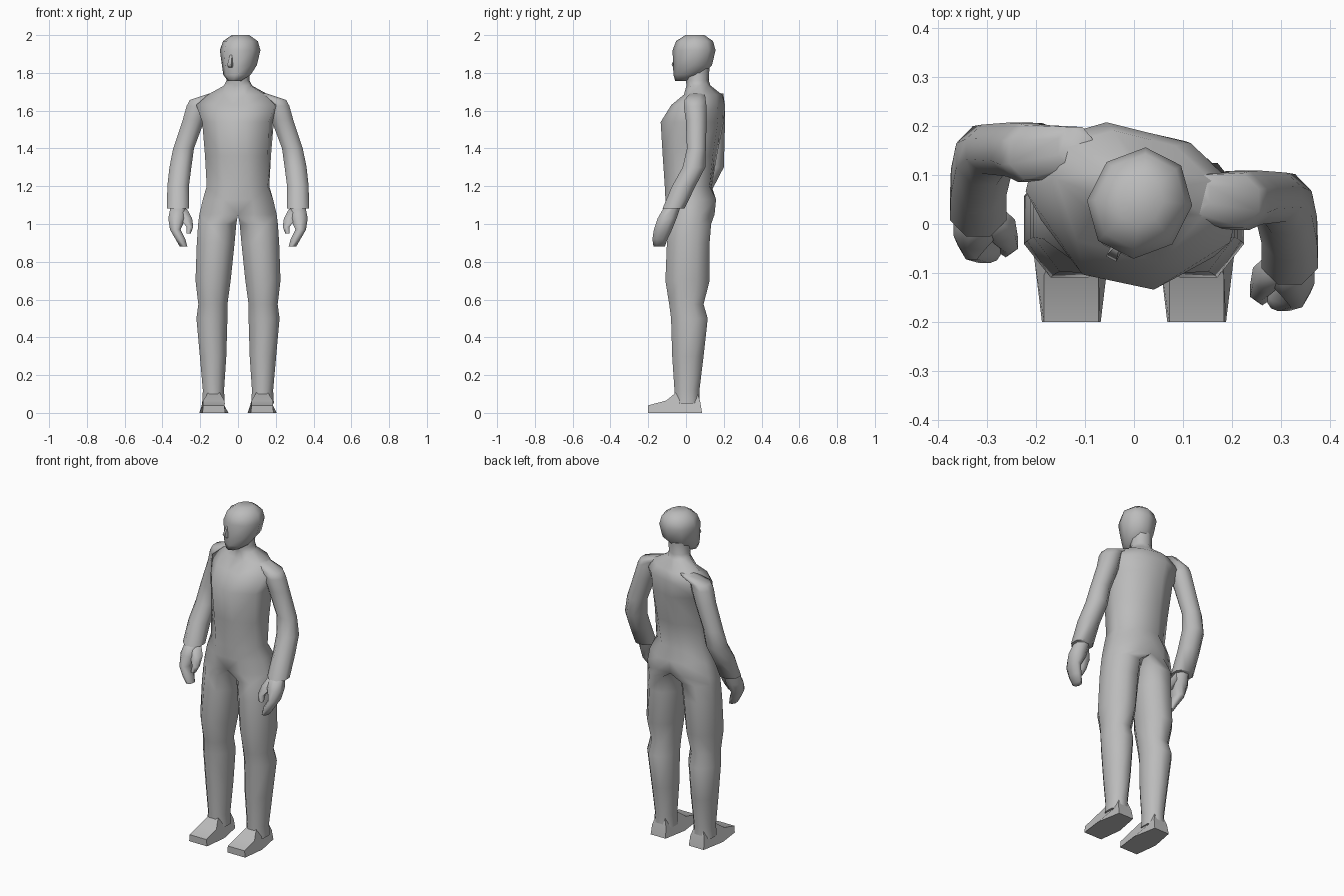
import bpy, bmesh
from math import cos, sin, pi, radians

default_cube = bpy.data.objects.get("Cube")
if default_cube:
    bpy.data.objects.remove(default_cube, do_unlink=True)

grey = bpy.data.materials.new("plain grey")
grey.use_nodes = True
colour = (0.5, 0.5, 0.5, 1)
grey.diffuse_color = colour
grey.node_tree.nodes["Principled BSDF"].inputs["Base Color"].default_value = colour


def finish(name, bm):
    """Turn a bmesh into a smooth shaded grey object."""
    bmesh.ops.recalc_face_normals(bm, faces=bm.faces)
    mesh = bpy.data.meshes.new(name)
    bm.to_mesh(mesh)
    bm.free()
    mesh.materials.append(grey)
    obj = bpy.data.objects.new(name, mesh)
    bpy.context.collection.objects.link(obj)
    bpy.ops.object.select_all(action="DESELECT")
    obj.select_set(True)
    bpy.context.view_layer.objects.active = obj
    bpy.ops.object.shade_smooth_by_angle(angle=radians(70))
    return obj


def skin(bm, loops):
    """Bridge equal vertex loops and cap both ends."""
    count = len(loops[0])
    for low, high in zip(loops, loops[1:]):
        for i in range(count):
            j = (i + 1) % count
            bm.faces.new((low[i], low[j], high[j], high[i]))
    bm.faces.new(loops[0])
    bm.faces.new(loops[-1])


def loft(name, rings, side=1, shift=0, sides=8):
    """Rings are (x, y, z, half width, half depth)."""
    bm = bmesh.new()
    loops = []
    for x, y, z, width, depth in rings:
        loop = []
        for i in range(sides):
            a = (i + 0.5) * 2 * pi / sides
            px = x + width * cos(a) / cos(pi / sides)
            py = y + depth * sin(a) / cos(pi / sides)
            loop.append(bm.verts.new((side * px, py + shift, z)))
        loops.append(loop)
    skin(bm, loops)
    return finish(name, bm)


def body(name, rings, sides=8):
    """Loft both halves from ankle to neck, joined down the middle and twisted."""
    bm = bmesh.new()
    middle = set()
    for side in (1, -1):
        loops = []
        for x, y, z, width, depth, twist in rings:
            loop = []
            for i in range(sides):
                a = (i + 0.5) * 2 * pi / sides
                px = x + width * cos(a) / cos(pi / sides)
                dy = depth * sin(a) / cos(pi / sides)
                half = side * max(px, 0)
                turn = radians(twist)
                vert = bm.verts.new((half * cos(turn) - dy * sin(turn),
                                     y + half * sin(turn) + dy * cos(turn), z))
                if px <= 0:
                    middle.add(vert)
                loop.append(vert)
            loops.append(loop)
        skin(bm, loops)
    inner = [f for f in bm.faces if all(v in middle for v in f.verts)]
    bmesh.ops.delete(bm, geom=inner, context="FACES")
    bmesh.ops.remove_doubles(bm, verts=bm.verts, dist=0.0005)
    return finish(name, bm)


def foot(name, side, centre, outline):
    """Side outline of (y, z, half width) points spanned across the foot."""
    bm = bmesh.new()
    loops = [[bm.verts.new((side * centre + s * w, y, z)) for y, z, w in outline]
             for s in (-1, 1)]
    skin(bm, loops)
    return finish(name, bm)


# Legs, hips and torso in one skin, turned slightly at the shoulders
body("body", [
    (.13, .005, .05, .06, .066, 0),
    (.13, .005, .12, .056, .066, 0),
    (.132, .01, .3, .07, .083, 0),
    (.138, .018, .5, .082, .097, 0),
    (.133, .002, .575, .077, .091, 0),
    (.132, .008, .7, .093, .117, 0),
    (.118, .012, .9, .1, .113, 0),
    (.11, .018, 1.0, .101, .115, 0),
    (0, .025, 1.05, .205, .126, 0),
    (0, .025, 1.13, .186, .134, 0),
    (0, .012, 1.2, .162, .119, -5),
    (0, .02, 1.36, .168, .134, -9),
    (0, .033, 1.54, .18, .155, -12),
    (0, .065, 1.63, .215, .125, -14),
    (0, .09, 1.685, .155, .088, -14),
    (0, .066, 1.733, .07, .058, -14),
    (0, .06, 1.76, .056, .056, -20),
    (0, .06, 1.83, .056, .06, -20),
])

# Head and nose, looking towards the right
head = loft("head", [
    (0, -.066, 1.756, .03, .036),
    (0, -.034, 1.79, .066, .072),
    (0, -.006, 1.84, .083, .098),
    (0, .003, 1.92, .098, .107),
    (0, .006, 1.968, .084, .092),
    (0, .008, 2.0, .042, .048),
])
nose = loft("nose", [
    (0, -.094, 1.828, .01, .018),
    (0, -.1, 1.842, .012, .025),
    (0, -.09, 1.895, .006, .014),
], sides=4)
for part in (head, nose):
    part.location = (.01, .04, 0)
    part.rotation_euler.z = radians(-27)

for label, side, arm_shift in (("left", 1, 0), ("right", -1, .098)):
    foot(label + "_foot", side, .128, [
        (.085, 0, .05), (.075, .06, .046), (.06, .11, .03),
        (-.05, .11, .03), (-.105, .065, .056), (-.2, .04, .056),
        (-.2, 0, .06), (-.06, 0, .077),
    ])
    # Sloping shoulder, upper arm and forearm in one sleeve
    loft(label + "_arm", [
        (.318, -.066, 1.082, .058, .058),
        (.317, -.012, 1.2, .057, .062),
        (.305, .042, 1.3, .058, .06),
        (.288, .055, 1.4, .055, .05),
        (.235, .054, 1.55, .058, .055),
        (.212, .048, 1.625, .06, .06),
        (.2, .048, 1.657, .055, .056),
        (.12, .06, 1.69, .035, .04),
    ], side, arm_shift)
    # Hand with curled fingers and thumb
    loft(label + "_hand", [
        (.288, -.142, .88, .02, .03),
        (.305, -.138, .92, .026, .04),
        (.332, -.122, .97, .028, .048),
        (.323, -.1, 1.03, .046, .05),
        (.315, -.068, 1.1, .04, .042),
    ], side, arm_shift)
    loft(label + "_thumb", [
        (.262, -.15, .95, .012, .014),
        (.255, -.137, .985, .018, .02),
        (.275, -.105, 1.03, .032, .028),
        (.3, -.08, 1.08, .03, .026),
    ], side, arm_shift, sides=6)
